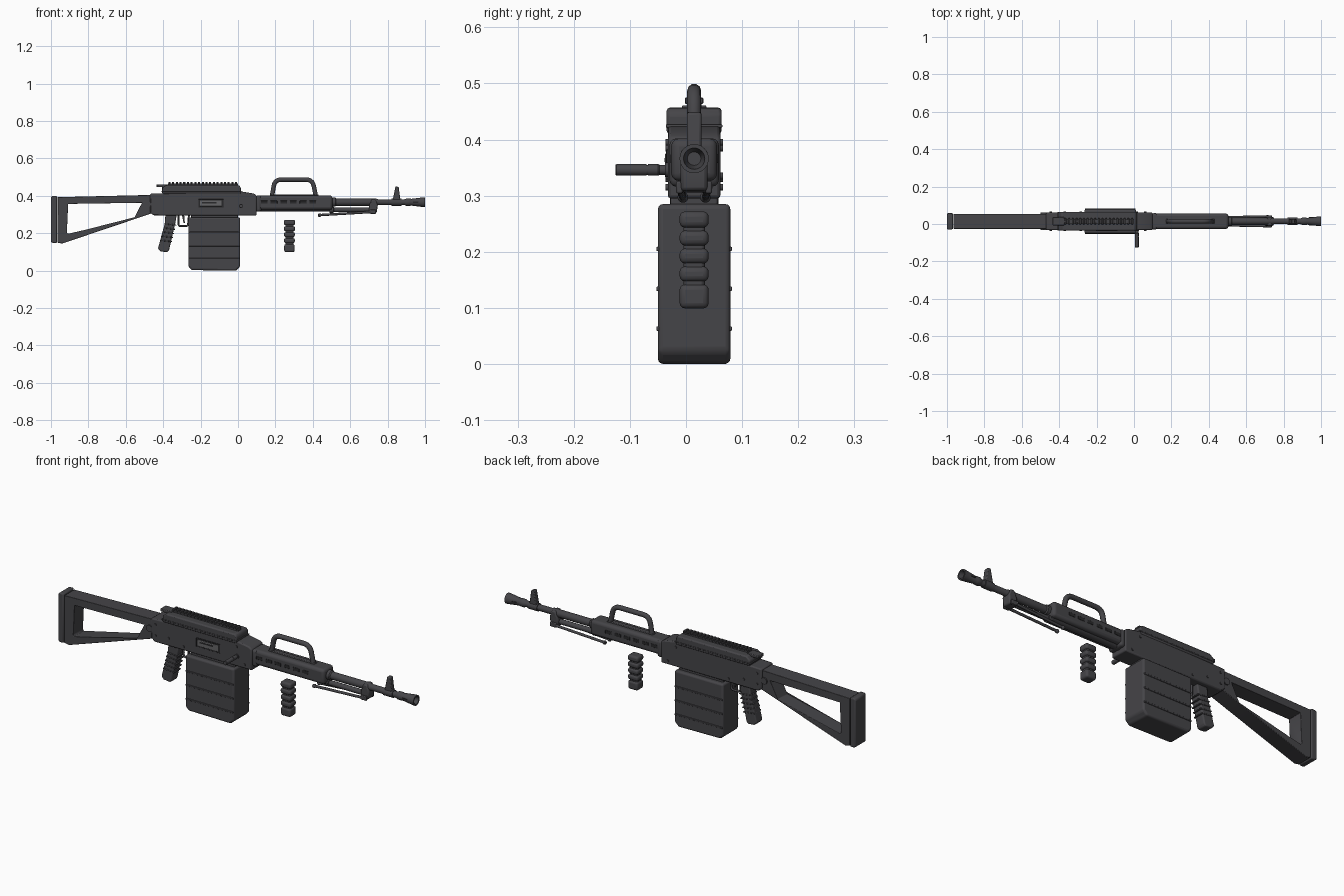
import bpy, bmesh, math
from mathutils import Vector

C = 0.0145  # centre plane of the body in y


def material(name, r, g, b):
    m = bpy.data.materials.new(name)
    m.diffuse_color = (r, g, b, 1)
    return m


METAL = material("dark_metal", 0.060, 0.059, 0.065)
STEEL = material("port_grey", 0.13, 0.13, 0.135)
BLACK = material("recess_black", 0.022, 0.022, 0.024)


def finish(name, bm, mat, bevel=0, seg=2):
    bmesh.ops.recalc_face_normals(bm, faces=bm.faces)
    me = bpy.data.meshes.new(name)
    bm.to_mesh(me)
    bm.free()
    me.materials.append(mat)
    ob = bpy.data.objects.new(name, me)
    bpy.context.collection.objects.link(ob)
    if bevel:
        mod = ob.modifiers.new("bevel", "BEVEL")
        mod.width, mod.segments = bevel, seg
        mod.limit_method = "ANGLE"
    return ob


def slab(name, pts, half, mat=METAL, bevel=0.004, y=C, seg=2):
    """Side profile (x, z) extruded in y."""
    bm = bmesh.new()
    a = [bm.verts.new((x, y - half, z)) for x, z in pts]
    f = bm.faces.new(a)
    ext = bmesh.ops.extrude_face_region(bm, geom=[f])["geom"]
    bmesh.ops.translate(bm, vec=(0, 2 * half, 0),
                        verts=[v for v in ext if isinstance(v, bmesh.types.BMVert)])
    return finish(name, bm, mat, bevel, seg)


def box(name, x0, x1, z0, z1, half, mat=METAL, bevel=0.004, y=C, seg=2):
    return slab(name, [(x0, z0), (x1, z0), (x1, z1), (x0, z1)], half, mat, bevel, y, seg)


def lathe(name, start, axis, rings, mat=METAL, n=24):
    """Rings of (distance, radius) along an axis."""
    bm = bmesh.new()
    q = Vector((0, 0, 1)).rotation_difference(Vector(axis))
    loops = []
    for d, r in rings:
        loops.append([bm.verts.new(Vector(start) + q @ Vector(
            (r * math.cos(2 * math.pi * i / n), r * math.sin(2 * math.pi * i / n), d)))
            for i in range(n)])
    for a, b in zip(loops, loops[1:]):
        for i in range(n):
            bm.faces.new((a[i], a[(i + 1) % n], b[(i + 1) % n], b[i]))
    bm.faces.new(loops[0])
    bm.faces.new(loops[-1])
    return finish(name, bm, mat)


def rod(name, a, b, r, mat=METAL, n=16):
    d = Vector(b) - Vector(a)
    return lathe(name, a, d, [(0, r), (d.length, r)], mat, n)


def tube(name, pts, r, round_r=0.0):
    """Bent round bar through points, corners rounded by round_r."""
    pts = [Vector(p) for p in pts]
    path = [pts[0]]
    for p, q, s in zip(pts, pts[1:], pts[2:]):
        a, b = q + (p - q).normalized() * round_r, q + (s - q).normalized() * round_r
        for i in range(6):
            t = i / 5
            path.append(a * (1 - t) ** 2 + q * 2 * t * (1 - t) + b * t * t)
    path.append(pts[-1])
    cu = bpy.data.curves.new(name, "CURVE")
    cu.dimensions = "3D"
    cu.bevel_depth, cu.bevel_resolution, cu.use_fill_caps = r, 3, True
    sp = cu.splines.new("POLY")
    sp.points.add(len(path) - 1)
    for v, p in zip(sp.points, path):
        v.co = (*p, 1)
    cu.materials.append(METAL)
    ob = bpy.data.objects.new(name, cu)
    bpy.context.collection.objects.link(ob)


# Skeleton stock: ring between an outer and an inner outline
outer = [(-0.965, 0.393), (-0.46, 0.405), (-0.46, 0.307), (-0.94, 0.145), (-0.965, 0.150)]
inner = [(-0.908, 0.357), (-0.513, 0.363), (-0.557, 0.278), (-0.91, 0.197), (-0.915, 0.205)]
bm = bmesh.new()
rows = [[bm.verts.new((x, y, z)) for x, z in o]
        for o, y in ((outer, C - .040), (outer, C + .040), (inner, C + .040), (inner, C - .040))]
for a, b in zip(rows, rows[1:] + rows[:1]):
    for i in range(5):
        j = (i + 1) % 5
        bm.faces.new((a[i], a[j], b[j], b[i]))
finish("stock_frame", bm, METAL, 0.005)
slab("butt_pad", [(-1, 0.155), (-0.992, 0.148), (-0.968, 0.148), (-0.968, 0.4),
                  (-0.992, 0.4), (-1, 0.393)], 0.043, bevel=0.005)
rod("stock_hinge", (-0.482, C - .046, 0.355), (-0.482, C + .046, 0.355), 0.017)

# Receiver and top cover
slab("receiver", [(-0.47, 0.31), (-0.45, 0.295), (0.10, 0.295), (0.10, 0.402),
                  (0.085, 0.412), (0.01, 0.425), (-0.47, 0.412)], 0.047, bevel=0.006)
slab("top_cover", [(-0.405, 0.41), (0.015, 0.41), (0.015, 0.446), (0.005, 0.457),
                   (-0.385, 0.457), (-0.405, 0.44)], 0.049, bevel=0.006)
box("cover_seam", -0.41, 0.02, 0.421, 0.427, 0.0505, bevel=0.002)
box("rail_base", -0.375, 0.0, 0.452, 0.466, 0.013, bevel=0.002)
for i in range(19):
    x = -0.372 + i * 0.0198
    box("rail_tooth", x, x + 0.011, 0.463, 0.475, 0.0165, bevel=0.002, seg=1)
box("rear_sight", -0.435, -0.372, 0.446, 0.461, 0.022, bevel=0.003)
box("rear_sight_post", -0.405, -0.385, 0.43, 0.452, 0.013)
for x, z in ((-0.445, 0.385), (-0.445, 0.33), (-0.285, 0.315), (0.015, 0.395), (0.06, 0.315), (-0.37, 0.335)):
    rod("receiver_pin", (x, C - .051, z), (x, C + .051, z), 0.006, n=12)

# Ejection port
ys = C - 0.047
box("port_frame", -0.212, -0.078, 0.337, 0.382, 0.003, BLACK, 0.001, ys)
box("port_plate", -0.203, -0.087, 0.344, 0.375, 0.0045, STEEL, 0.001, ys)
box("port_slot", -0.192, -0.115, 0.360, 0.367, 0.0055, BLACK, 0, ys)

# Charging handle
lathe("charging_handle", (0.015, C - 0.04, 0.346), (0, -1, 0),
      [(0, 0.013), (0.012, 0.013), (0.012, 0.009), (0.022, 0.009), (0.024, 0.0105),
       (0.042, 0.0105), (0.042, 0.009), (0.045, 0.009), (0.045, 0.0105), (0.098, 0.0105), (0.1, 0.009)])

# Ammunition box with side ribs
slab("ammo_box", [(-0.265, 0.022), (-0.248, 0.003), (-0.01, 0.0), (0.012, 0.022),
                  (0.012, 0.285), (-0.265, 0.285)], 0.0645, bevel=0.009, seg=3)
for z in (0.063, 0.134, 0.205):
    box("box_rib", -0.262, 0.008, z - 0.004, z + 0.004, 0.0675, bevel=0.002)
box("box_mount", -0.25, 0.0, 0.275, 0.30, 0.042)

# Pistol grip with bands, trigger and guard
slab("pistol_grip", [(-0.388, 0.298), (-0.328, 0.298), (-0.335, 0.255), (-0.369, 0.108),
                     (-0.378, 0.099), (-0.415, 0.103), (-0.428, 0.118), (-0.392, 0.25)],
     0.026, bevel=0.010, seg=3)
for i in range(5):
    z = 0.158 + i * 0.022
    x = -0.385 + (z - 0.15) * 0.255
    slab("grip_band", [(x - .034, z + .002), (x + .030, z - .006), (x + .031, z), (x - .032, z + .008)],
         0.028, bevel=0.002)
tube("trigger_guard", [(-0.318, C, 0.30), (-0.318, C, 0.238), (-0.268, C, 0.238), (-0.262, C, 0.30)],
     0.005, 0.012)
slab("trigger", [(-0.30, 0.30), (-0.288, 0.30), (-0.284, 0.255), (-0.291, 0.255)], 0.005, bevel=0.002)

# Handguard with vent slots
box("handguard", 0.095, 0.505, 0.326, 0.402, 0.041, bevel=0.014, seg=3)
box("handguard_collar", 0.095, 0.125, 0.316, 0.402, 0.044, bevel=0.012, seg=3)
rod("handguard_underside", (0.10, C, 0.342), (0.50, C, 0.342), 0.026, n=24)
for s in (-1, 1):
    for i in range(6):
        x = 0.122 + i * 0.052
        box("vent_slot", x, x + 0.036, 0.358, 0.374, 0.002, BLACK, 0.0015, C + s * 0.0405)

# Carry handle
tube("carry_handle", [(0.182, C, 0.40), (0.197, C, 0.487), (0.398, C, 0.487), (0.416, C, 0.40)], 0.0125, 0.035)
box("handle_base", 0.17, 0.43, 0.395, 0.407, 0.012, bevel=0.003)

# Barrel and flared muzzle with an open bore
lathe("barrel", (0.49, C, 0.366), (1, 0, 0),
      [(0, 0.024), (0.03, 0.024), (0.035, 0.019), (0.25, 0.019), (0.26, 0.0155), (0.43, 0.0155)])
lathe("muzzle", (0.89, C, 0.366), (1, 0, 0),
      [(0, 0.0155), (0.012, 0.020), (0.03, 0.020), (0.035, 0.018), (0.10, 0.026),
       (0.11, 0.026), (0.11, 0.019), (0.075, 0.012)])
for s in (-1, 1):
    box("muzzle_slot", 0.935, 0.972, 0.362, 0.370, 0.003, BLACK, 0, C + s * 0.0195)

# Gas tube, gas block and folded bipod legs
lathe("gas_tube", (0.49, C, 0.326), (1, 0, 0), [(0, 0.018), (0.02, 0.018), (0.022, 0.013), (0.22, 0.013)])
slab("gas_block", [(0.70, 0.305), (0.742, 0.309), (0.747, 0.35), (0.735, 0.382), (0.715, 0.382), (0.70, 0.345)],
     0.024, bevel=0.006)
for s in (-1, 1):
    y = C + s * 0.026
    rod("bipod_leg", (0.435, y - s * 0.006, 0.297), (0.72, y, 0.314), 0.0065)
    lathe("bipod_foot", (0.428, y - s * 0.006, 0.297), (1, 0, 0),
          [(0, 0.006), (0.004, 0.0095), (0.012, 0.0095), (0.017, 0.006)])
    box("bipod_pivot", 0.705, 0.738, 0.304, 0.326, 0.006, y=y, bevel=0.003)

# Front sight
lathe("sight_band", (0.822, C, 0.366), (1, 0, 0), [(0, 0.0195), (0.052, 0.0195)])
slab("front_sight", [(0.826, 0.37), (0.87, 0.37), (0.864, 0.41), (0.859, 0.448), (0.842, 0.45), (0.834, 0.41)],
     0.013, bevel=0.004)

# Ribbed foregrip hanging below the handguard
for z0, z1, h in ((0.243, 0.272, .030), (0.211, 0.238, .030), (0.179, 0.206, .029),
                  (0.147, 0.174, .029), (0.099, 0.142, .028)):
    box("foregrip_rib", 0.275 - h, 0.275 + h, z0, z1, 0.026, bevel=0.010, seg=3)
box("foregrip_core", 0.253, 0.297, 0.12, 0.26, 0.019, bevel=0.006)

# Smooth rounded surfaces, keep edges sharp
bpy.ops.object.select_all(action="DESELECT")
for ob in bpy.context.scene.objects:
    if ob.type == "MESH":
        ob.select_set(True)
        bpy.context.view_layer.objects.active = ob
bpy.ops.object.shade_smooth_by_angle(angle=math.radians(35))
